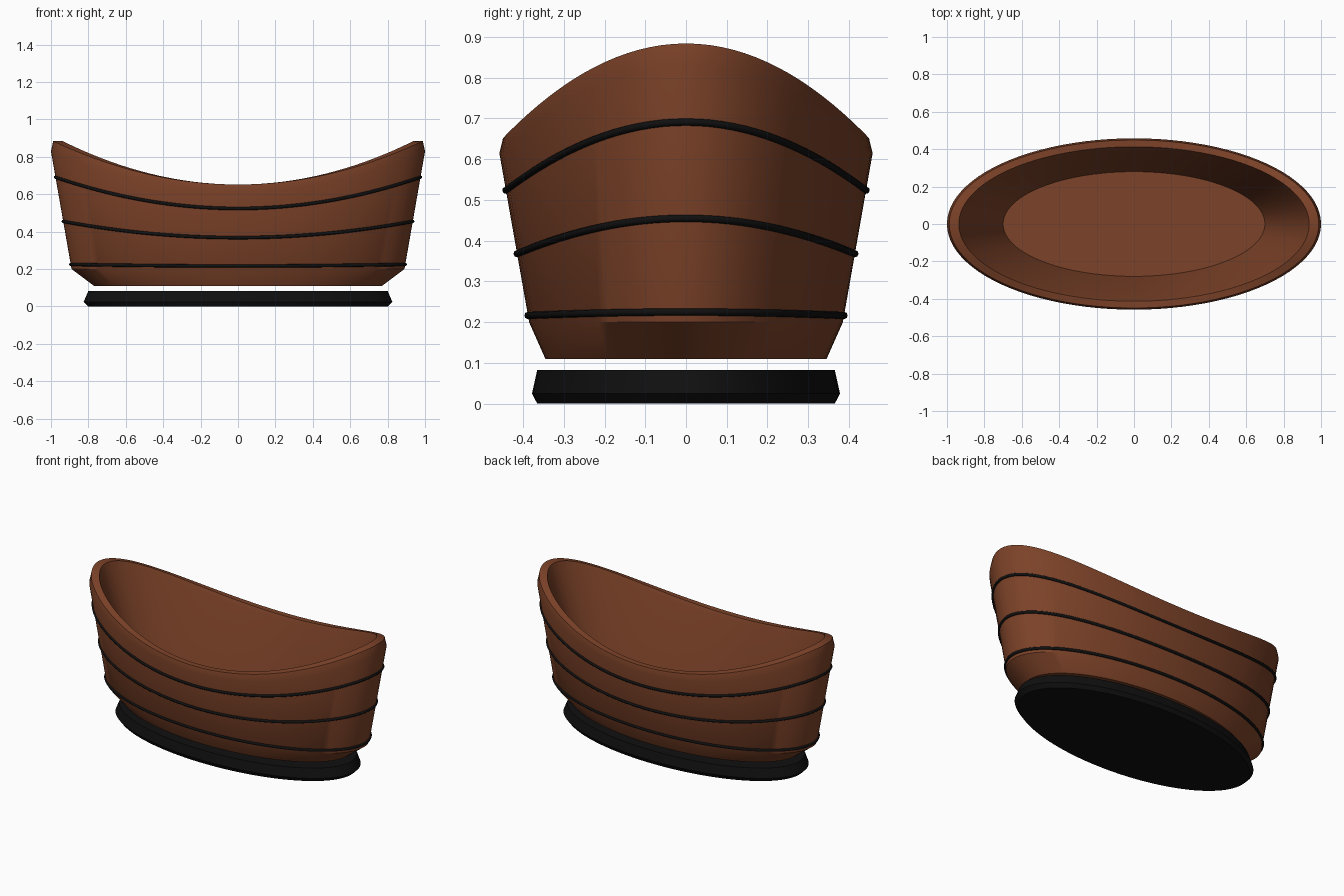
import bpy, bmesh, math

if "Cube" in bpy.data.objects:
    bpy.data.objects.remove(bpy.data.objects["Cube"])

SEGMENTS = 96


def material(name, rgb):
    mat = bpy.data.materials.new(name)
    mat.use_nodes = True
    mat.diffuse_color = (*rgb, 1)
    shader = mat.node_tree.nodes["Principled BSDF"]
    shader.inputs["Base Color"].default_value = (*rgb, 1)
    shader.inputs["Roughness"].default_value = 0.6
    return mat


brown = material("warm brown", (0.2, 0.054, 0.021))
black = material("black", (0.005, 0.005, 0.005))


def ring(a, b, z_side, z_end):
    """Ellipse whose height rises from its long sides to its two ends."""
    points = []
    for i in range(SEGMENTS):
        t = math.tau * i / SEGMENTS
        rise = (z_end - z_side) * math.cos(t) ** 2
        points.append((a * math.cos(t), b * math.sin(t), z_side + rise))
    return points


def loft(name, rings, mat):
    """Skin a stack of ellipses and cap both ends."""
    bm = bmesh.new()
    loops = [[bm.verts.new(p) for p in ring(*r)] for r in rings]
    for low, high in zip(loops, loops[1:]):
        for i in range(SEGMENTS):
            j = (i + 1) % SEGMENTS
            bm.faces.new((low[i], low[j], high[j], high[i]))
    bm.faces.new(loops[0][::-1])
    bm.faces.new(loops[-1])
    bmesh.ops.recalc_face_normals(bm, faces=bm.faces)
    mesh = bpy.data.meshes.new(name)
    bm.to_mesh(mesh)
    bm.free()
    mesh.materials.append(mat)
    obj = bpy.data.objects.new(name, mesh)
    bpy.context.collection.objects.link(obj)
    bpy.ops.object.select_all(action="DESELECT")
    obj.select_set(True)
    bpy.context.view_layer.objects.active = obj
    bpy.ops.object.shade_smooth_by_angle(angle=math.radians(30))
    return obj


# Tub shell: outside wall, rolled rim, inside wall, floor
wall_foot = (0.89, 0.385, 0.2, 0.2)
wall_top = (1.0, 0.458, 0.615, 0.83)
loft("tub_shell", [
    (0.77, 0.345, 0.11, 0.11),
    wall_foot,
    wall_top,
    (0.988, 0.449, 0.652, 0.884),
    (0.937, 0.413, 0.652, 0.884),
    (0.926, 0.4, 0.625, 0.85),
    (0.7, 0.28, 0.18, 0.18),
], brown)

# Plinth under the tub
loft("plinth", [
    (0.8, 0.365, 0, 0),
    (0.825, 0.378, 0.025, 0.025),
    (0.8, 0.365, 0.083, 0.083),
], black)

# Hoops that follow the outside wall
for name, t in (("lower_hoop", 0.04), ("middle_hoop", 0.405), ("upper_hoop", 0.78)):
    size = [f + (w - f) * t for f, w in zip(wall_foot, wall_top)]
    curve = bpy.data.curves.new(name, "CURVE")
    curve.dimensions = "3D"
    curve.bevel_depth = 0.009
    curve.bevel_resolution = 2
    spline = curve.splines.new("POLY")
    spline.points.add(SEGMENTS - 1)
    for point, co in zip(spline.points, ring(*size)):
        point.co = (*co, 1)
    spline.use_cyclic_u = True
    curve.materials.append(black)
    bpy.context.collection.objects.link(bpy.data.objects.new(name, curve))
